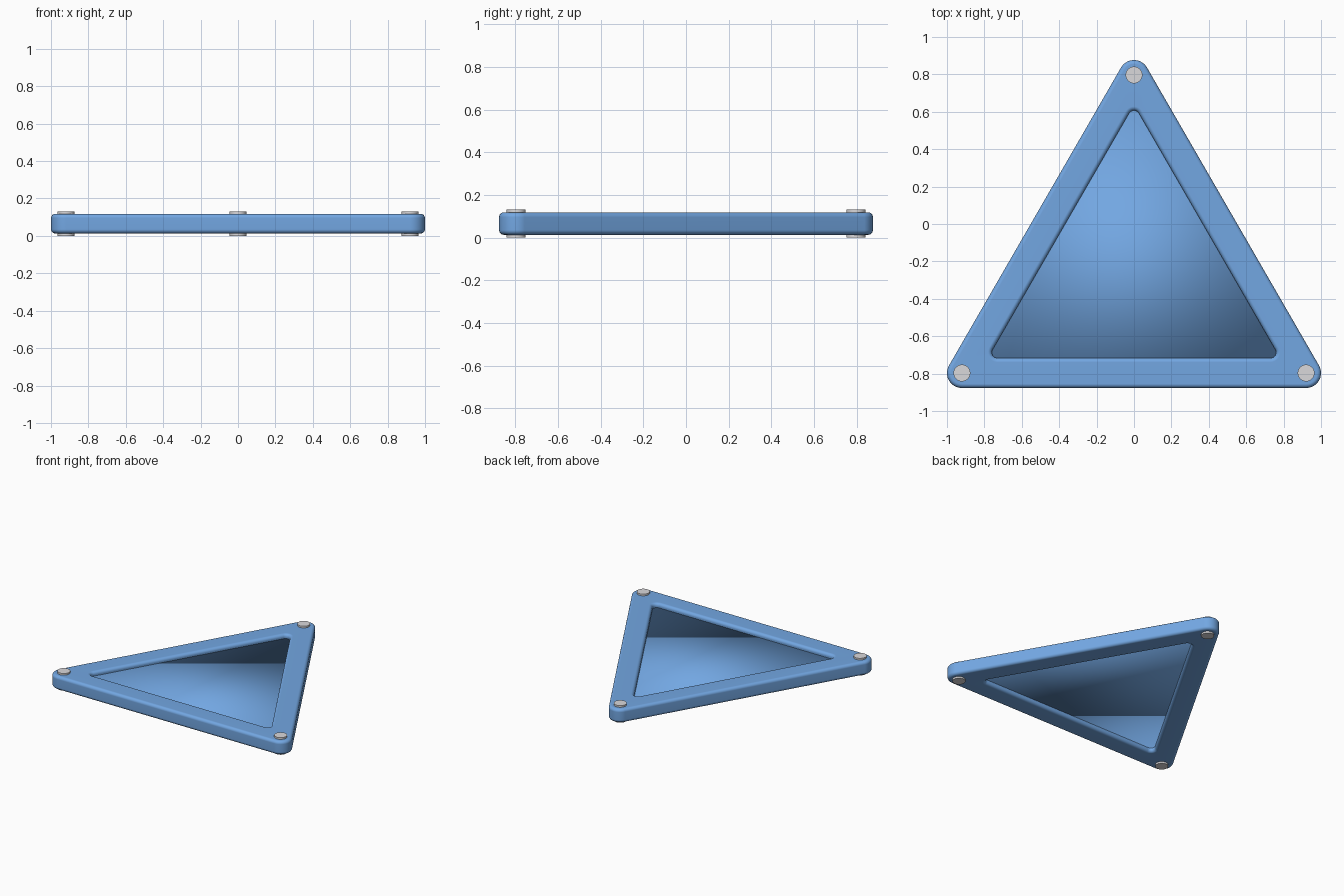
import bpy, bmesh, math

if "Cube" in bpy.data.objects:
    bpy.data.objects.remove(bpy.data.objects["Cube"])

CX = 0.92                               # half side of the triangle joining the corner pins
H = CX * math.sqrt(3)
CY = -H / 2 + H / 3                     # centroid height in y
R = 2 * H / 3                           # circumradius of the pin triangle
Z0, Z1 = 0.013, 0.118                   # frame bottom and top
BEV = 0.022


def material(name, rgb):
    m = bpy.data.materials.new(name)
    m.diffuse_color = (*rgb, 1)
    m.use_nodes = True
    m.node_tree.nodes["Principled BSDF"].inputs["Base Color"].default_value = m.diffuse_color
    return m


blue = material("blue plastic", (0.17, 0.385, 0.76))
grey = material("light grey metal", (0.70, 0.69, 0.71))


def corner(k, inset=0.0):
    a = math.radians(90 + 120 * k)
    r = R - 2 * inset
    return r * math.cos(a), CY + r * math.sin(a)


def rounded_triangle(inset, radius, steps=10):
    pts = []
    for k in range(3):
        x, y = corner(k, inset)
        for i in range(steps + 1):
            a = math.radians(30 + 120 * k + 120 * i / steps)
            pts.append((x + radius * math.cos(a), y + radius * math.sin(a)))
    return pts


def finish(bm, name, mat):
    bmesh.ops.recalc_face_normals(bm, faces=bm.faces)
    me = bpy.data.meshes.new(name)
    bm.to_mesh(me)
    bm.free()
    me.materials.append(mat)
    ob = bpy.data.objects.new(name, me)
    bpy.context.collection.objects.link(ob)
    return ob


def smooth(ob, angle):
    bpy.ops.object.select_all(action='DESELECT')
    ob.select_set(True)
    bpy.context.view_layer.objects.active = ob
    bpy.ops.object.shade_smooth_by_angle(angle=math.radians(angle))


# Frame: rounded triangular rings joined around a rounded cross-section
arc = [math.radians(90 * i / 4) for i in range(5)]
half = [(BEV * (1 - math.cos(a)), Z1 - BEV + BEV * math.sin(a)) for a in arc]
side = [(o, Z0 + Z1 - z) for o, z in reversed(half)] + half
section = [(0, 0.08 - o, z) for o, z in side]
section += [(0.11, 0.03 + o, z) for o, z in reversed(side)]
bm = bmesh.new()
rings = [[bm.verts.new((x, y, z)) for x, y in rounded_triangle(d, r)] for d, r, z in section]
for a, b in zip(rings, rings[1:] + rings[:1]):
    n = len(a)
    for i in range(n):
        j = (i + 1) % n
        bm.faces.new((a[i], a[j], b[j], b[i]))
frame = finish(bm, "frame", blue)
smooth(frame, 40)
wn = frame.modifiers.new("even shading", 'WEIGHTED_NORMAL')
wn.keep_sharp = True

# Panel: thin smooth-shaded triangular slab held in the frame
bm = bmesh.new()
low, high = [[bm.verts.new((*corner(k, 0.04), z)) for k in range(3)] for z in (0.045, 0.086)]
bm.faces.new(low)
bm.faces.new(high)
for k in range(3):
    j = (k + 1) % 3
    bm.faces.new((low[k], low[j], high[j], high[k]))
panel = finish(bm, "panel", blue)
for p in panel.data.polygons:
    p.use_smooth = True

# Corner pins running right through the frame
for k, label in enumerate(("back", "left", "right")):
    x, y = corner(k)
    bpy.ops.mesh.primitive_cylinder_add(vertices=32, radius=0.045, depth=0.131,
                                        location=(x, y, 0.0655))
    pin = bpy.context.object
    pin.name = label + "_pin"
    pin.data.materials.append(grey)
    smooth(pin, 30)
